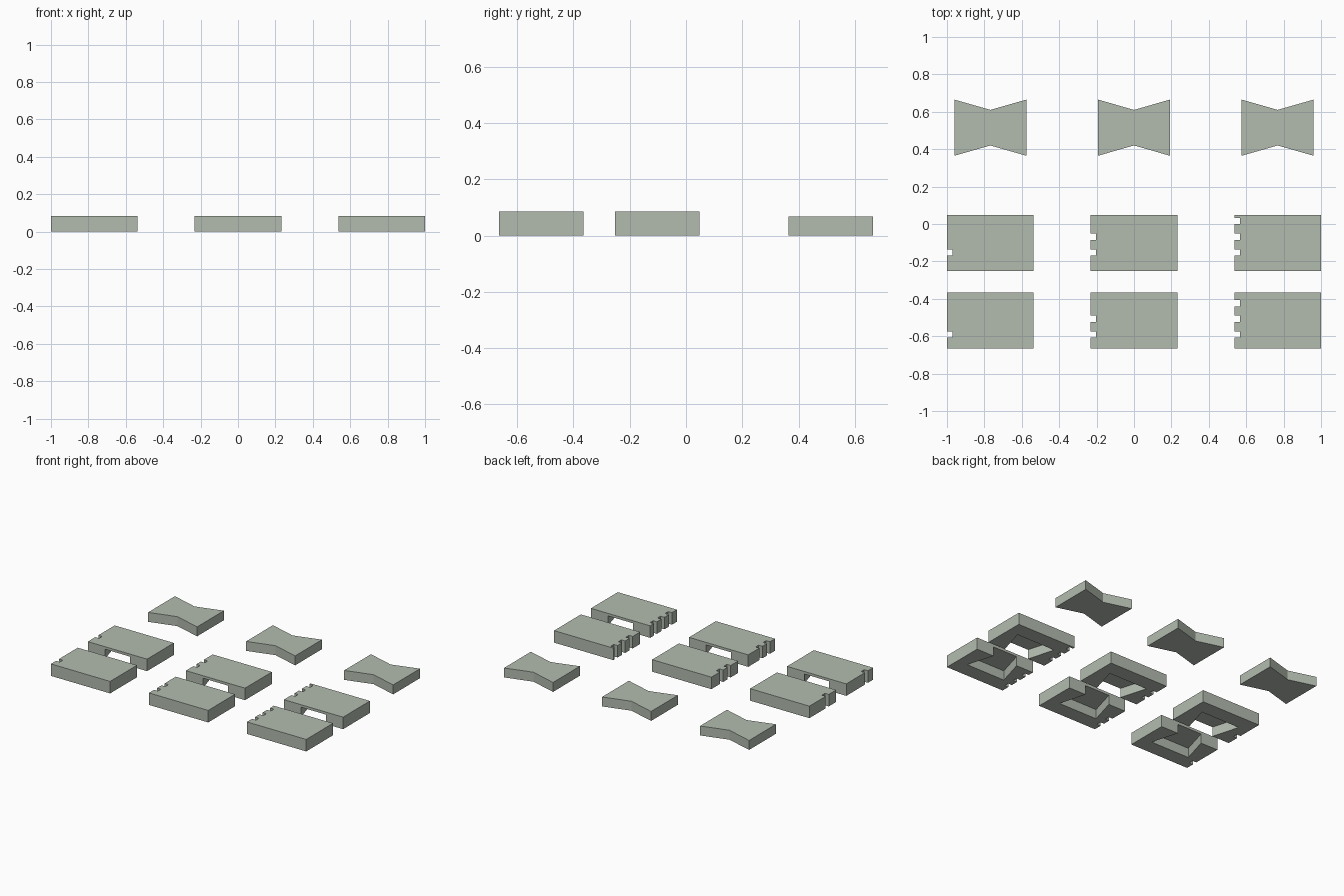
import bpy
import bmesh

if "Cube" in bpy.data.objects:
    bpy.data.objects.remove(bpy.data.objects["Cube"], do_unlink=True)

# One pale grey-green plastic for every part
plastic = bpy.data.materials.new("pale_sage")
plastic.use_nodes = True
plastic.diffuse_color = (0.45, 0.50, 0.43, 1)
plastic.node_tree.nodes["Principled BSDF"].inputs["Base Color"].default_value = (0.45, 0.50, 0.43, 1)

COLUMNS = (-0.768, 0, 0.768)
BLOCK_X, BLOCK_Y, BLOCK_Z = 0.464, 0.30, 0.085
KEY_Z = 0.067
NOTCH_STEP, NOTCH_WIDTH, NOTCH_DEPTH = 0.084, 0.034, 0.03


def prism(name, outline, z0, z1):
    """Extrude a counter-clockwise outline from z0 to z1."""
    bm = bmesh.new()
    face = bm.faces.new([bm.verts.new((x, y, z0)) for x, y in outline])
    ext = bmesh.ops.extrude_face_region(bm, geom=[face])
    top = [v for v in ext["geom"] if isinstance(v, bmesh.types.BMVert)]
    bmesh.ops.translate(bm, vec=(0, 0, z1 - z0), verts=top)
    bmesh.ops.recalc_face_normals(bm, faces=bm.faces)
    mesh = bpy.data.meshes.new(name)
    bm.to_mesh(mesh)
    bm.free()
    mesh.materials.append(plastic)
    obj = bpy.data.objects.new(name, mesh)
    bpy.context.collection.objects.link(obj)
    return obj


def bow_tie(cx, cy, half_length, half_end, half_waist, turned=False):
    """Butterfly outline, along x or turned along y."""
    pts = [(-half_length, -half_end), (0, -half_waist), (half_length, -half_end),
           (half_length, half_end), (0, half_waist), (-half_length, half_end)]
    if turned:
        pts = [(-y, x) for x, y in pts]
    return [(cx + x, cy + y) for x, y in pts]


def rect(x0, x1, y0, y1):
    return [(x0, y0), (x1, y0), (x1, y1), (x0, y1)]


def cut(obj, cutters):
    """Subtract the cutters and delete them."""
    for c in cutters:
        mod = obj.modifiers.new("cut", "BOOLEAN")
        mod.operation = "DIFFERENCE"
        mod.solver = "EXACT"
        mod.object = c
    bpy.context.view_layer.update()
    graph = bpy.context.evaluated_depsgraph_get()
    result = bpy.data.meshes.new_from_object(obj.evaluated_get(graph))
    obj.modifiers.clear()
    obj.data = result
    for c in cutters:
        bpy.data.objects.remove(c, do_unlink=True)


def block(name, cx, cy, joint_side, first_notch, notches):
    """Block with a half butterfly socket underneath and size notches on its -x end."""
    left = cx - BLOCK_X / 2
    body = prism(name, rect(left, left + BLOCK_X, cy - BLOCK_Y / 2, cy + BLOCK_Y / 2), 0, BLOCK_Z)
    edge = cy + joint_side * BLOCK_Y / 2
    cutters = [prism("socket_cutter", bow_tie(cx, edge, 0.193, 0.152, 0.097, True), -0.05, KEY_Z)]
    for i in range(notches):
        y = first_notch + i * NOTCH_STEP
        cutters.append(prism("notch_cutter", rect(left - 0.05, left + NOTCH_DEPTH,
                                                  y - NOTCH_WIDTH / 2, y + NOTCH_WIDTH / 2), -0.05, 0.15))
    for c in cutters:
        c.hide_render = True
    cut(body, cutters)


# Three sets: a front block, a back block and a loose butterfly key
for n, x in enumerate(COLUMNS, 1):
    block(f"front_block_{n}", x, -0.515, 1, -0.591, n)
    block(f"back_block_{n}", x, -0.102, -1, -0.152, n)
    prism(f"butterfly_key_{n}", bow_tie(x, 0.515, 0.192, 0.15, 0.095), 0, KEY_Z)
